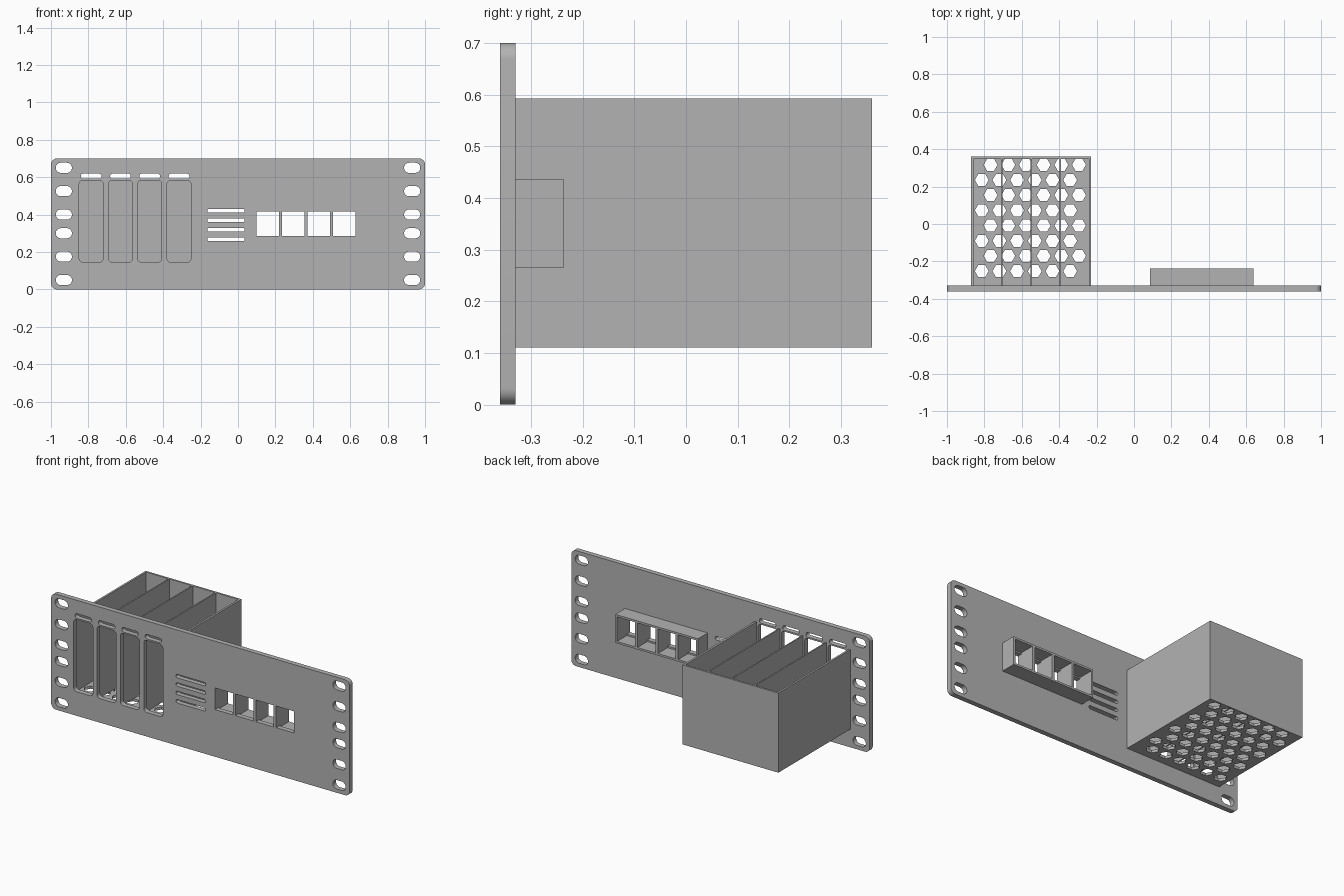
import bpy
import bmesh
from math import cos, sin, pi, radians

if "Cube" in bpy.data.objects:
    bpy.data.objects.remove(bpy.data.objects["Cube"], do_unlink=True)

grey = bpy.data.materials.new("plain grey")
grey.use_nodes = True
colour = (0.45, 0.45, 0.45, 1)
grey.diffuse_color = colour
grey.node_tree.nodes["Principled BSDF"].inputs["Base Color"].default_value = colour


def rect(cx, cy, w, h, r=0.0, steps=8):
    """Outline of a rectangle, with rounded corners when r is given."""
    if r == 0:
        return [(cx + sx * w / 2, cy + sy * h / 2)
                for sx, sy in ((1, 1), (-1, 1), (-1, -1), (1, -1))]
    points = []
    for quarter, (sx, sy) in enumerate(((1, 1), (-1, 1), (-1, -1), (1, -1))):
        for i in range(steps + 1):
            a = (quarter + i / steps) * pi / 2
            points.append((cx + sx * (w / 2 - r) + r * cos(a),
                           cy + sy * (h / 2 - r) + r * sin(a)))
    return points


def hexagon(cx, cy, r):
    return [(cx + r * cos(i * pi / 3), cy + r * sin(i * pi / 3)) for i in range(6)]


def extrude(name, loops, low, high, upright=False):
    """Extrude an outline with holes along z, or along y when upright."""
    curve = bpy.data.curves.new(name, "CURVE")
    curve.dimensions = "2D"
    curve.fill_mode = "BOTH"
    curve.extrude = (high - low) / 2
    for loop in loops:
        spline = curve.splines.new("POLY")
        spline.points.add(len(loop) - 1)
        for point, (x, y) in zip(spline.points, loop):
            point.co = (x, y, 0, 1)
        spline.use_cyclic_u = True
    source = bpy.data.objects.new(name + "_outline", curve)
    bpy.context.collection.objects.link(source)
    graph = bpy.context.evaluated_depsgraph_get()
    mesh = bpy.data.meshes.new_from_object(source.evaluated_get(graph))
    bpy.data.objects.remove(source, do_unlink=True)
    bpy.data.curves.remove(curve)

    bm = bmesh.new()
    bm.from_mesh(mesh)
    bmesh.ops.remove_doubles(bm, verts=bm.verts, dist=0.0001)
    bmesh.ops.recalc_face_normals(bm, faces=bm.faces)
    bm.to_mesh(mesh)
    bm.free()
    mesh.name = name
    mesh.materials.clear()
    mesh.materials.append(grey)

    obj = bpy.data.objects.new(name, mesh)
    bpy.context.collection.objects.link(obj)
    middle = (low + high) / 2
    obj.location = (0, middle, 0) if upright else (0, 0, middle)
    obj.rotation_euler.x = radians(90) if upright else 0
    bpy.ops.object.select_all(action="DESELECT")
    obj.select_set(True)
    bpy.context.view_layer.objects.active = obj
    bpy.ops.object.shade_smooth_by_angle(angle=radians(30))
    return obj


FRONT, PANEL_BACK, BAY_BACK = -0.36, -0.33, 0.36
BAY_LEFT, BAY_RIGHT, BAY_WALL = -0.871, -0.229, 0.012
BAY_BOTTOM, BAY_TOP, FLOOR = 0.11, 0.592, 0.016
BAY_PITCH, BAY_CELL = 0.1565, 0.1485
bay_centres = [-0.785 + i * BAY_PITCH for i in range(4)]
port_centres = [0.158 + i * 0.1367 for i in range(4)]

# Front panel: mounting holes, bay openings, vents and port windows
panel = [rect(0, 0.35, 2, 0.7, 0.032)]
for x in (-0.931, 0.931):
    for z in (0.05, 0.175, 0.3, 0.4, 0.525, 0.65):
        panel.append(rect(x, z, 0.086, 0.054, 0.0265))
for x in bay_centres:
    panel.append(rect(x, 0.364, 0.128, 0.437, 0.02))
    panel.append(rect(x, 0.605, 0.11, 0.027, 0.012))
for i in range(4):
    panel.append(rect(-0.064, 0.268 + i * 0.0508, 0.2, 0.021, 0.01))
for x in port_centres:
    panel.append(rect(x, 0.351, 0.12, 0.131))
extrude("front_panel", panel, FRONT, PANEL_BACK, upright=True)

# Bay walls: a comb of dividers joined by the rear wall
comb = [(BAY_LEFT, BAY_BACK), (BAY_LEFT, PANEL_BACK)]
for x in bay_centres:
    for side, ends in ((-1, (PANEL_BACK, BAY_BACK - BAY_WALL)),
                       (1, (BAY_BACK - BAY_WALL, PANEL_BACK))):
        comb += [(x + side * BAY_CELL / 2, y) for y in ends]
comb += [(BAY_RIGHT, PANEL_BACK), (BAY_RIGHT, BAY_BACK)]
extrude("bay_walls", [comb], BAY_BOTTOM + FLOOR, BAY_TOP)

# Bay floor with staggered hexagonal vents
floor = [rect((BAY_LEFT + BAY_RIGHT) / 2, (PANEL_BACK + BAY_BACK) / 2,
              BAY_RIGHT - BAY_LEFT, BAY_BACK - PANEL_BACK)]
for row in range(8):
    for column in range(6):
        floor.append(hexagon(-0.814 + (column + row % 2 / 2) * 0.0945,
                             -0.252 + row * 0.0812, 0.037))
extrude("bay_floor", floor, BAY_BOTTOM, BAY_BOTTOM + FLOOR)

# Port housing behind the windows
housing = [rect(0.363, 0.3505, 0.554, 0.173)]
housing += [rect(x, 0.3505, 0.12, 0.149) for x in port_centres]
extrude("port_housing", housing, PANEL_BACK, -0.237, upright=True)
